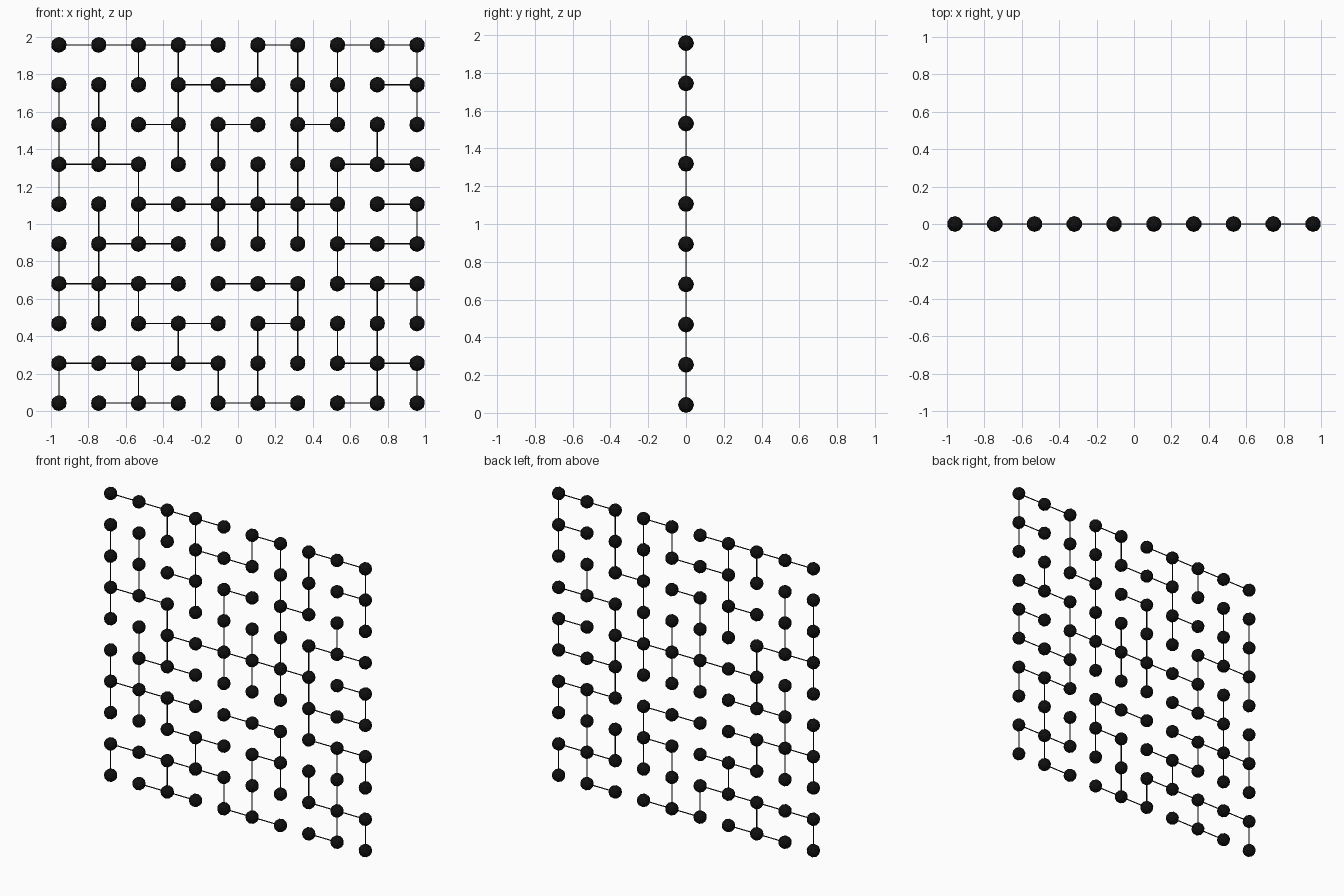
import bpy, bmesh, math
from mathutils import Matrix, Vector

if "Cube" in bpy.data.objects:
    bpy.data.objects.remove(bpy.data.objects["Cube"])

N = 10
R_BALL, R_ROD = 0.0425, 0.0035
STEP = (2 - 2 * R_BALL) / (N - 1)

# Runs joined along each row (top to bottom) and each column (left to right)
ROWS = ["04 56 79", "35 89", "23 45 67", "02 79", "27 89",
        "13 79", "03 46 79", "24 56", "04 79", "13 46 78"]
COLS = ["14 57 89", "13 47", "01 35 67 89", "03 78", "25 89",
        "01 35 79", "05 68", "02 36 78", "23 69", "02 45 67 89"]

black = bpy.data.materials.new("black")
black.diffuse_color = (0.005, 0.005, 0.005, 1)
black.use_nodes = True
black.node_tree.nodes["Principled BSDF"].inputs["Base Color"].default_value = black.diffuse_color


def node(col, row):
    return Vector((-1 + R_BALL + col * STEP, 0, 2 - R_BALL - row * STEP))


def finish(bm, name):
    mesh = bpy.data.meshes.new(name)
    bm.to_mesh(mesh)
    bm.free()
    mesh.materials.append(black)
    bpy.context.collection.objects.link(bpy.data.objects.new(name, mesh))


def add_rod(bm, a, b):
    turn = (b - a).to_track_quat('Z', 'Y').to_matrix().to_4x4()
    bmesh.ops.create_cone(bm, cap_ends=True, segments=8, radius1=R_ROD, radius2=R_ROD,
                          depth=(b - a).length,
                          matrix=Matrix.Translation((a + b) / 2) @ turn)


# Balls on every grid point
bm = bmesh.new()
for col in range(N):
    for row in range(N):
        bmesh.ops.create_icosphere(bm, subdivisions=2, radius=R_BALL,
                                   matrix=Matrix.Translation(node(col, row)))
finish(bm, "node_balls")

# Horizontal connecting rods
bm = bmesh.new()
for row, runs in enumerate(ROWS):
    for run in runs.split():
        add_rod(bm, node(int(run[0]), row), node(int(run[1]), row))
finish(bm, "horizontal_rods")

# Vertical connecting rods
bm = bmesh.new()
for col, runs in enumerate(COLS):
    for run in runs.split():
        add_rod(bm, node(col, int(run[0])), node(col, int(run[1])))
finish(bm, "vertical_rods")
